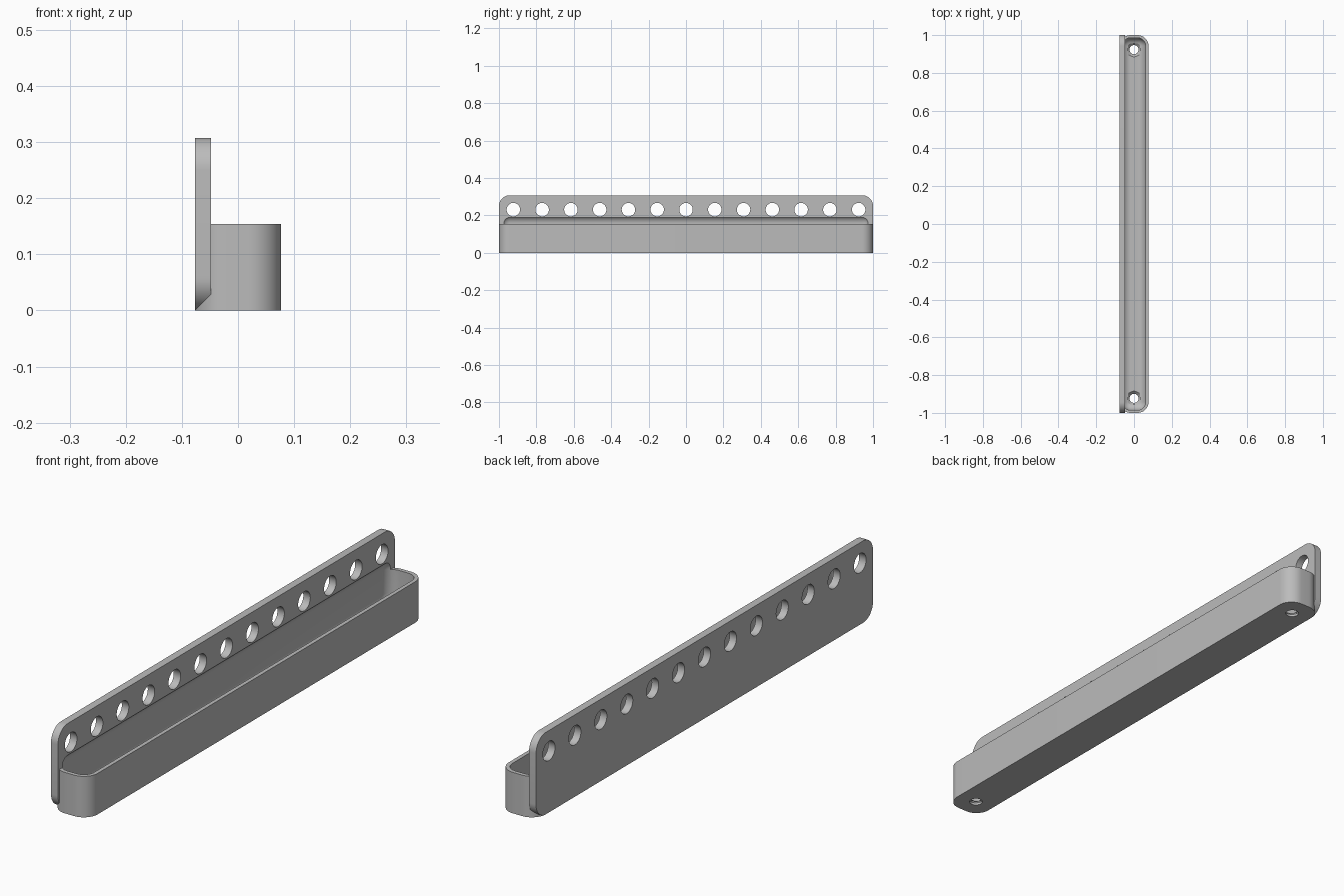
import bpy, bmesh, math
from mathutils import Matrix

cube = bpy.data.objects.get("Cube")
if cube:
    bpy.data.objects.remove(cube, do_unlink=True)

UNIT = 2 / 260
HALF_X, HALF_Z = 10 * UNIT, 40 * UNIT
PLATE_FRONT = -0.048
CORNER = 0.058
FLOOR = 0.023

grey = bpy.data.materials.new("plain grey")
grey.use_nodes = True
grey.diffuse_color = (0.5, 0.5, 0.5, 1)
grey.node_tree.nodes["Principled BSDF"].inputs["Base Color"].default_value = (0.5, 0.5, 0.5, 1)


def add_object(name, bm):
    bmesh.ops.recalc_face_normals(bm, faces=bm.faces)
    mesh = bpy.data.meshes.new(name)
    bm.to_mesh(mesh)
    bm.free()
    mesh.materials.append(grey)
    obj = bpy.data.objects.new(name, mesh)
    bpy.context.collection.objects.link(obj)
    return obj


def rounded_box(name, low, high, radius, axis=None, segments=12):
    """Box with edges rounded along one axis, or along all axes."""
    bm = bmesh.new()
    bmesh.ops.create_cube(bm, size=1)
    for v in bm.verts:
        v.co = [a + (b - a) * (c + 0.5) for a, b, c in zip(low, high, v.co)]
    edges = [e for e in bm.edges
             if axis is None or abs((e.verts[0].co - e.verts[1].co).normalized()[axis]) > 0.9]
    bmesh.ops.bevel(bm, geom=edges, offset=radius, offset_type='OFFSET',
                    segments=segments, profile=0.5, affect='EDGES')
    return add_object(name, bm)


def cone_cutter(name, r1, r2, depth, location, sideways=False):
    bm = bmesh.new()
    turn = Matrix.Rotation(math.pi / 2, 4, 'Y') if sideways else Matrix()
    bmesh.ops.create_cone(bm, cap_ends=True, segments=40, radius1=r1, radius2=r2,
                          depth=depth, matrix=Matrix.Translation(location) @ turn)
    return add_object(name, bm)


def combine(target, tool, operation):
    mod = target.modifiers.new(tool.name, 'BOOLEAN')
    mod.operation, mod.solver, mod.object = operation, 'EXACT', tool
    bpy.context.view_layer.objects.active = target
    bpy.ops.object.modifier_apply(modifier=mod.name)
    bpy.data.objects.remove(tool, do_unlink=True)


# Back plate and tray block, sharing the back and bottom planes
rack = rounded_box("wall_tray", (-HALF_X, -1, 0), (PLATE_FRONT, 1, HALF_Z), CORNER, axis=0)
block = rounded_box("tray_block", (-HALF_X, -1, 0), (HALF_X, 1, HALF_Z / 2), CORNER, axis=2)
combine(rack, block, 'UNION')

# Tray hollow, which also scoops a shallow recess into the plate
hollow = rounded_box("tray_hollow", (-0.062, -0.985, FLOOR), (0.062, 0.985, 0.2), 0.043)
combine(rack, hollow, 'DIFFERENCE')

# Row of holes through the plate
for i in range(-6, 7):
    hole = cone_cutter("plate_hole", 0.036, 0.036, 0.1,
                       (-0.0625, i * 20 * UNIT, 30 * UNIT), sideways=True)
    combine(rack, hole, 'DIFFERENCE')

# Countersunk screw holes in the tray floor
for side in (-1, 1):
    y = side * 120 * UNIT
    combine(rack, cone_cutter("screw_hole", 0.024, 0.024, 0.1, (0, y, 0.01)), 'DIFFERENCE')
    combine(rack, cone_cutter("countersink", 0.022, 0.04, 0.018, (0, y, FLOOR - 0.007)),
            'DIFFERENCE')

# Smooth curves, crisp edges
bpy.ops.object.select_all(action='DESELECT')
rack.select_set(True)
bpy.context.view_layer.objects.active = rack
bpy.ops.object.shade_smooth_by_angle(angle=math.radians(30))
